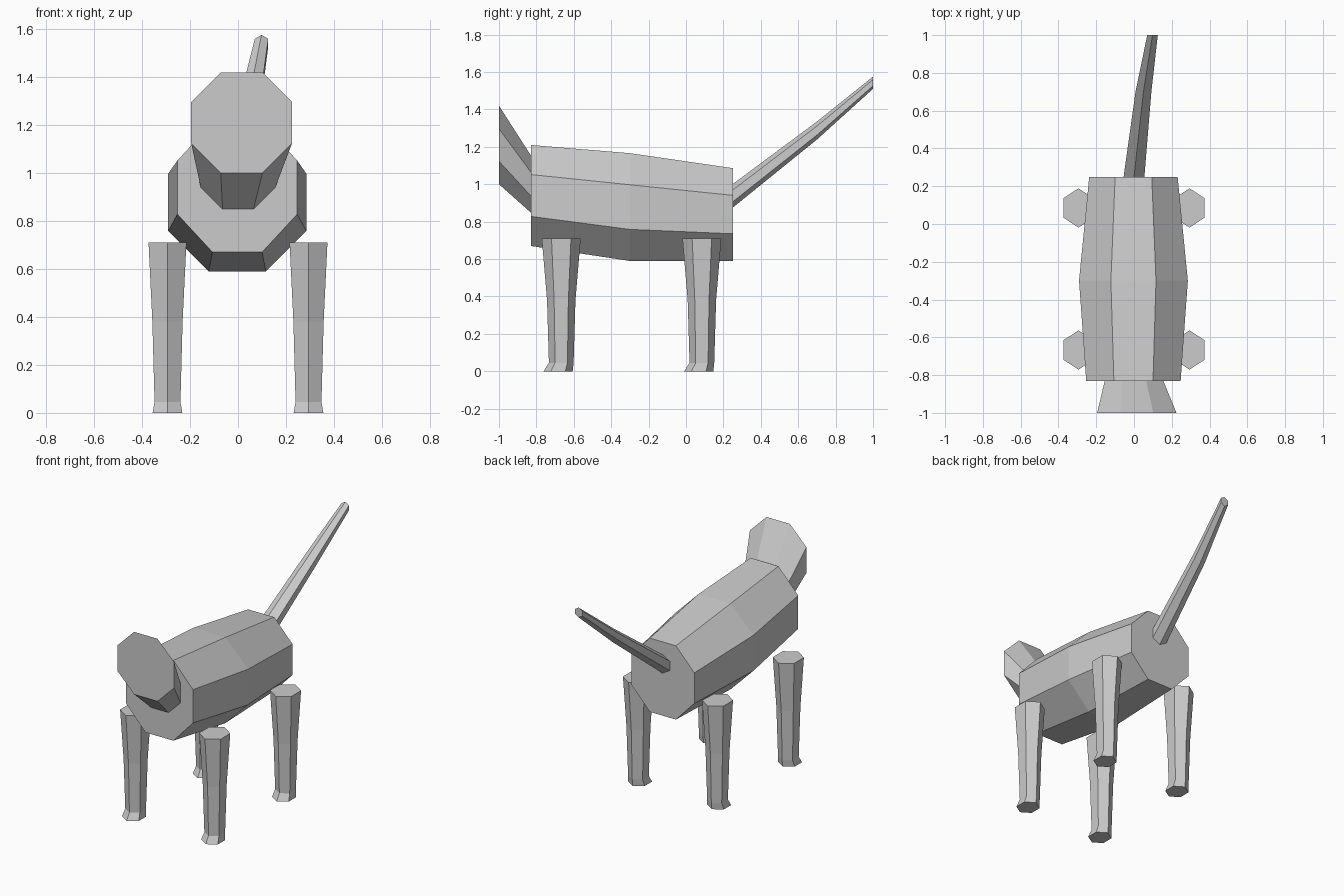
import bpy
import bmesh
from math import cos, sin, pi

cube = bpy.data.objects.get("Cube")
if cube:
    bpy.data.objects.remove(cube, do_unlink=True)

grey = bpy.data.materials.new("light_grey")
grey.use_nodes = True
GREY = (0.6, 0.6, 0.6, 1.0)
grey.diffuse_color = GREY
grey.node_tree.nodes["Principled BSDF"].inputs["Base Color"].default_value = GREY


def loft(name, sides, sections, upright):
    """Skin a capped tube through (centre, half width, half depth) sections.
    Upright sections lie in the xz plane, the others in the xy plane."""
    angles = [2 * pi * (i + 0.5) / sides for i in range(sides)]
    unit = [(cos(a), sin(a)) for a in angles]
    max_u = max(u for u, v in unit)
    max_v = max(v for u, v in unit)
    bm = bmesh.new()
    rings = []
    for (x, y, z), width, depth in sections:
        ring = []
        for u, v in unit:
            du, dv = u / max_u * width, v / max_v * depth
            co = (x + du, y, z + dv) if upright else (x + du, y + dv, z)
            ring.append(bm.verts.new(co))
        rings.append(ring)
    for a, b in zip(rings, rings[1:]):
        for i in range(sides):
            j = (i + 1) % sides
            bm.faces.new((a[i], a[j], b[j], b[i]))
    bm.faces.new(rings[0])
    bm.faces.new(rings[-1])
    bmesh.ops.recalc_face_normals(bm, faces=bm.faces)
    mesh = bpy.data.meshes.new(name)
    bm.to_mesh(mesh)
    bm.free()
    mesh.materials.append(grey)
    obj = bpy.data.objects.new(name, mesh)
    bpy.context.collection.objects.link(obj)
    return obj


# Octagonal barrel body, chest to rump
loft("body", 8, [
    ((-0.003, -0.83, 0.94), 0.25, 0.27),
    ((-0.003, -0.30, 0.878), 0.288, 0.288),
    ((-0.003, 0.25, 0.838), 0.234, 0.248),
], True)

# Flaring head
loft("head", 8, [
    ((0.015, -1.0, 1.21), 0.21, 0.21),
    ((0.0, -0.83, 1.002), 0.155, 0.153),
], True)

# Tapering raised tail
loft("tail", 6, [
    ((0.0, 0.25, 0.938), 0.055, 0.063),
    ((0.05, 0.70, 1.287), 0.042, 0.048),
    ((0.098, 1.0, 1.543), 0.028, 0.033),
], True)

# Four hexagonal legs with a small toe at the front
for place, y in (("front", -0.667), ("rear", 0.085)):
    for side, x in (("left", 0.294), ("right", -0.294)):
        loft(f"{place}_{side}_leg", 6, [
            ((x, y, 0.71), 0.079, 0.104),
            ((x, y, 0.38), 0.063, 0.076),
            ((x, y, 0.045), 0.054, 0.066),
            ((x, y - 0.017, 0.0), 0.062, 0.078),
        ], False)
